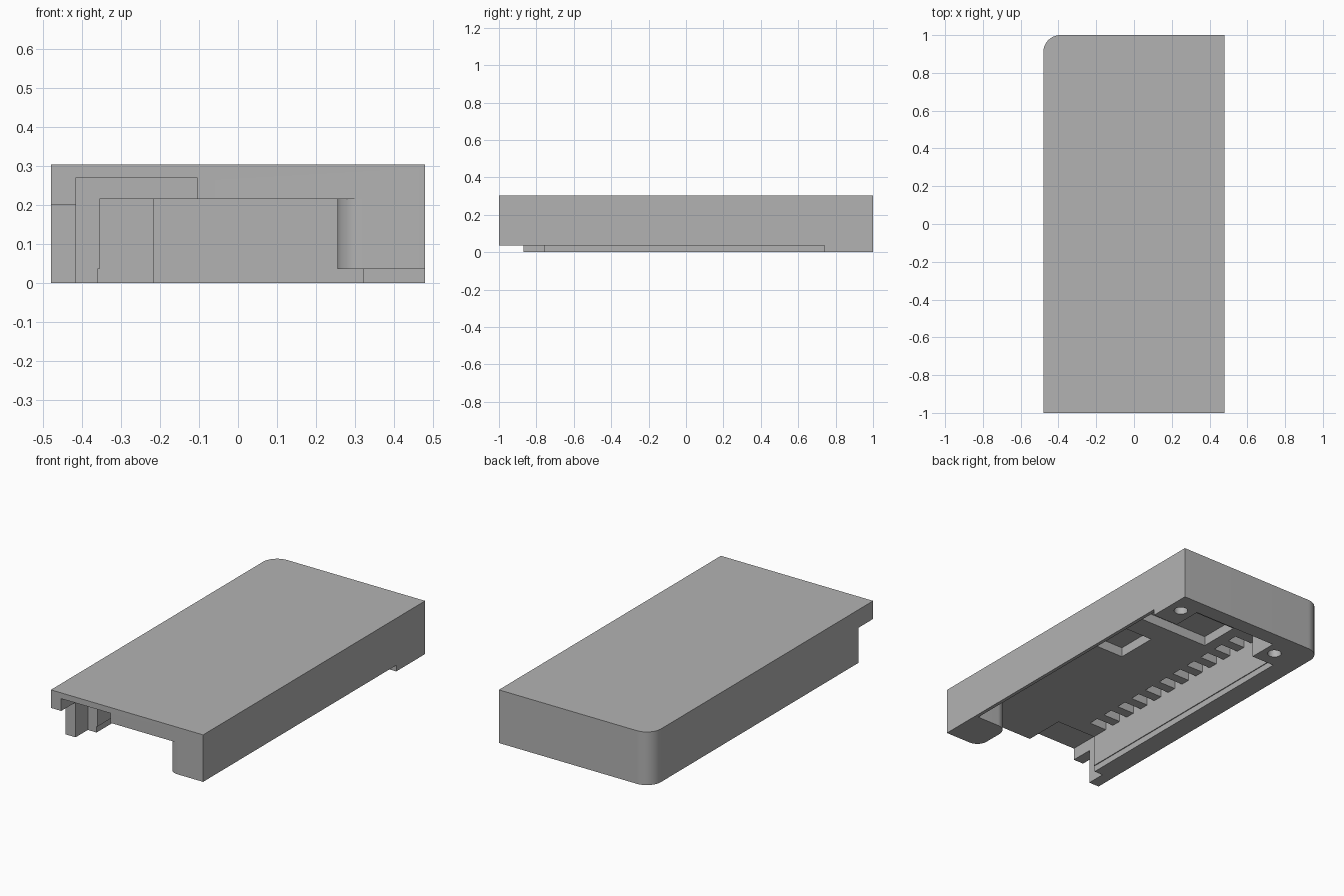
import bpy, bmesh, math

cube = bpy.data.objects.get("Cube")
if cube:
    bpy.data.objects.remove(cube, do_unlink=True)

grey = bpy.data.materials.new("plain_grey")
grey.use_nodes = True
GREY = (0.45, 0.45, 0.45, 1.0)
grey.diffuse_color = GREY
grey.node_tree.nodes["Principled BSDF"].inputs["Base Color"].default_value = GREY


def arc(cx, cy, r, start, end, steps=12):
    """Points along an arc, angles in degrees."""
    out = []
    for i in range(steps + 1):
        a = math.radians(start + (end - start) * i / steps)
        out.append((cx + r * math.cos(a), cy + r * math.sin(a)))
    return out


def prism(name, outline, z0, z1):
    """Extrude a flat xy outline from z0 to z1."""
    bm = bmesh.new()
    face = bm.faces.new([bm.verts.new((x, y, z0)) for x, y in outline])
    top = bmesh.ops.extrude_face_region(bm, geom=[face])["geom"]
    verts = [v for v in top if isinstance(v, bmesh.types.BMVert)]
    bmesh.ops.translate(bm, verts=verts, vec=(0, 0, z1 - z0))
    bmesh.ops.recalc_face_normals(bm, faces=bm.faces)
    mesh = bpy.data.meshes.new(name)
    bm.to_mesh(mesh)
    bm.free()
    mesh.materials.append(grey)
    obj = bpy.data.objects.new(name, mesh)
    bpy.context.collection.objects.link(obj)
    return obj


def rect(x0, x1, y0, y1):
    return [(x0, y0), (x1, y0), (x1, y1), (x0, y1)]


# Outer block with one rounded back corner
R = 0.09
outer = [(-0.48, -1), (0.48, -1), (0.48, 1)] + arc(-0.48 + R, 1 - R, R, 90, 180)
case = prism("case_half", outer, 0, 0.303)

# Main cavity outline, leaving the rounded front post, screw blocks and walls
r = 0.065
cavity = [(-0.355, 0.74), (-0.215, 0.74), (-0.215, 0.91), (0.32, 0.91),
          (0.32, 0.74), (0.46, 0.74), (0.46, -0.76)]
cavity += arc(0.255 + r, -0.76 - r, r, 90, 180)
cavity += arc(0.255 + r, -1 + r, r, 180, 270)
cavity += [(0.255 + r, -1.2), (-0.415, -1.2), (-0.415, -0.76), (-0.355, -0.76)]

cutters = [
    prism("cavity_cutter", cavity, -0.1, 0.215),
    # Shallow seat for the lid
    prism("lid_seat_cutter", rect(-0.36, 0.6, -1.2, 0.74), -0.1, 0.035),
    # Shortened front end of the left-hand wall
    prism("wall_end_cutter", rect(-0.6, -0.415, -1.2, -0.87), -0.1, 0.2),
    # Pockets in the ceiling
    prism("front_pocket_cutter", rect(-0.415, -0.105, -1.2, -0.76), 0.1, 0.27),
    prism("middle_pocket_cutter", rect(0.085, 0.27, 0.0, 0.245), 0.1, 0.27),
    prism("back_pocket_cutter", rect(-0.18, 0.27, 0.38, 0.62), 0.1, 0.27),
]
# Row of slots along the wall
for i in range(11):
    y = -0.63 + i * 0.116
    cutters.append(prism("slot_cutter", rect(-0.355, -0.245, y - 0.03, y + 0.03), 0.1, 0.27))
# Screw holes
for x, y in ((0.40, 0.87), (-0.285, 0.84)):
    cutters.append(prism("hole_cutter", arc(x, y, 0.037, 0, 345, 23), -0.1, 0.2))

# Apply the cuts and discard the cutters
bpy.context.view_layer.objects.active = case
case.select_set(True)
for c in cutters:
    c.hide_render = True
    mod = case.modifiers.new("cut", "BOOLEAN")
    mod.operation = "DIFFERENCE"
    mod.solver = "EXACT"
    mod.object = c
    bpy.ops.object.modifier_apply(modifier=mod.name)
    bpy.data.objects.remove(c, do_unlink=True)

bpy.ops.object.shade_smooth_by_angle(angle=math.radians(30))
